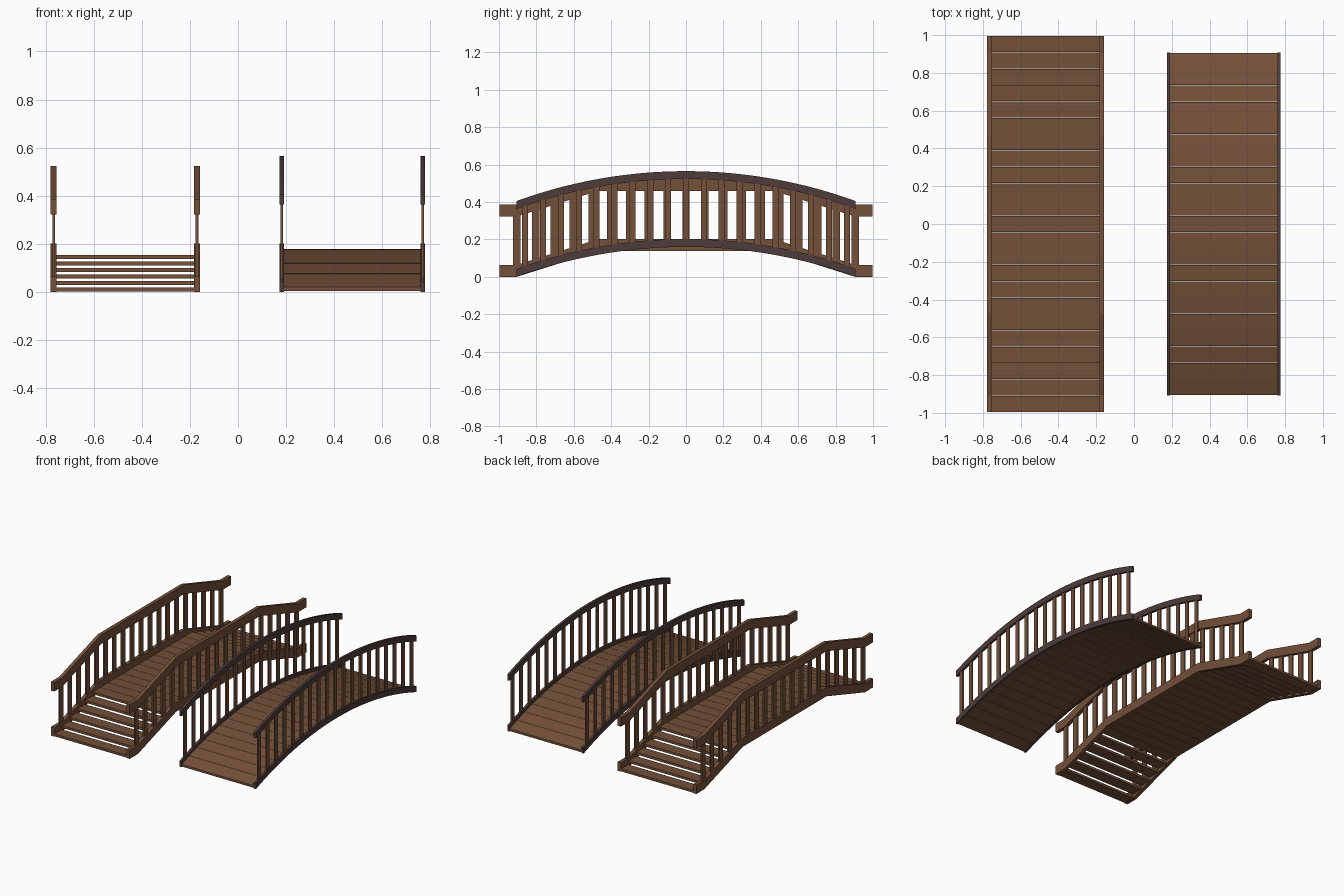
import bpy, bmesh, math

if "Cube" in bpy.data.objects:
    bpy.data.objects.remove(bpy.data.objects["Cube"])

def material(name, rgb):
    m = bpy.data.materials.new(name)
    m.diffuse_color = (*rgb, 1)
    m.use_nodes = True
    m.node_tree.nodes["Principled BSDF"].inputs["Base Color"].default_value = m.diffuse_color
    return m

BROWN = material("brown wood", (0.172, 0.080, 0.040))
DARK = material("dark wood", (0.075, 0.045, 0.042))

def strips(name, mat, items):
    """Each item (x0, x1, bottom, top): a band between two yz lines, swept from x0 to x1."""
    bm = bmesh.new()
    for x0, x1, low, high in items:
        rings = []
        for (yl, zl), (yh, zh) in zip(low, high):
            rings.append([bm.verts.new(p) for p in
                          ((x0, yl, zl), (x1, yl, zl), (x1, yh, zh), (x0, yh, zh))])
        for a, b in zip(rings, rings[1:]):
            for i in range(4):
                j = (i + 1) % 4
                bm.faces.new((a[i], a[j], b[j], b[i]))
        bm.faces.new(rings[0])
        bm.faces.new(rings[-1][::-1])
    bmesh.ops.recalc_face_normals(bm, faces=bm.faces)
    me = bpy.data.meshes.new(name)
    bm.to_mesh(me)
    bm.free()
    me.materials.append(mat)
    ob = bpy.data.objects.new(name, me)
    bpy.context.collection.objects.link(ob)
    return ob

def raised(line, dz):
    return [(y, z + dz) for y, z in line]

def band(x, half, line, thick):
    return (x - half, x + half, line, raised(line, thick))

PITCH = 0.0866

# ---- stepped bridge (left) ----
def step_z(y):
    t = (0.905 - abs(y)) / (0.905 - 0.472)
    return 0.137 * min(1, max(0, t))

CX, SIDE = -0.4685, 0.298
path = [(y, step_z(y)) for y in (-0.996, -0.905, -0.472, 0.472, 0.905, 0.996)]
for label, dz in (("lower", 0.0), ("upper", 0.322)):
    strips("stepped_bridge_%s_rails" % label, BROWN,
           [band(CX + s * SIDE, 0.0125, raised(path, dz), 0.064) for s in (-1, 1)])

posts = []
for s in (-1, 1):
    for k in range(-9, 10):
        y = k * 0.1005
        z = step_z(y)
        ends = [(y - 0.02, z + 0.03), (y + 0.02, z + 0.03)]
        posts.append(band(CX + s * SIDE, 0.0055, ends, 0.322))
strips("stepped_bridge_balusters", BROWN, posts)

planks = []
for k in range(-11, 12):
    z = 0.002 + 0.027 * min(5, 11 - abs(k))
    y = k * PITCH
    ends = [(y - PITCH / 2 + 0.001, z), (y + PITCH / 2 - 0.001, z)]
    planks.append(band(CX, SIDE - 0.01, ends, 0.0165))
strips("stepped_bridge_planks", BROWN, planks)

# ---- arched bridge (right) ----
HALF, RISE = 0.907, 0.16
R = (HALF ** 2 + RISE ** 2) / (2 * RISE)

def arc_z(y):
    return math.sqrt(R * R - y * y) - (R - RISE)

CX, SIDE = 0.475, 0.293
SEG = 42
arc = [(y, arc_z(y)) for y in (HALF * (2 * i / SEG - 1) for i in range(SEG + 1))]
for label, dz in (("lower", 0.0), ("upper", 0.363)):
    strips("arched_bridge_%s_rails" % label, DARK,
           [band(CX + s * SIDE, 0.0085, raised(arc, dz), 0.042) for s in (-1, 1)])

posts = []
for s in (-1, 1):
    for k in range(-9, 10):
        y = k * 0.0955
        z = arc_z(y)
        ends = [(y - 0.016, z + 0.02), (y + 0.016, z + 0.02)]
        posts.append(band(CX + s * SIDE, 0.0045, ends, 0.363))
strips("arched_bridge_balusters", BROWN, posts)

planks = []
w = 2 * HALF / 21
for k in range(-10, 11):
    a, b = k * w - w / 2 + 0.0008, k * w + w / 2 - 0.0008
    ends = [(a, arc_z(a) + 0.004), (b, arc_z(b) + 0.004)]
    planks.append(band(CX, SIDE - 0.006, ends, 0.0155))
strips("arched_bridge_planks", BROWN, planks)
